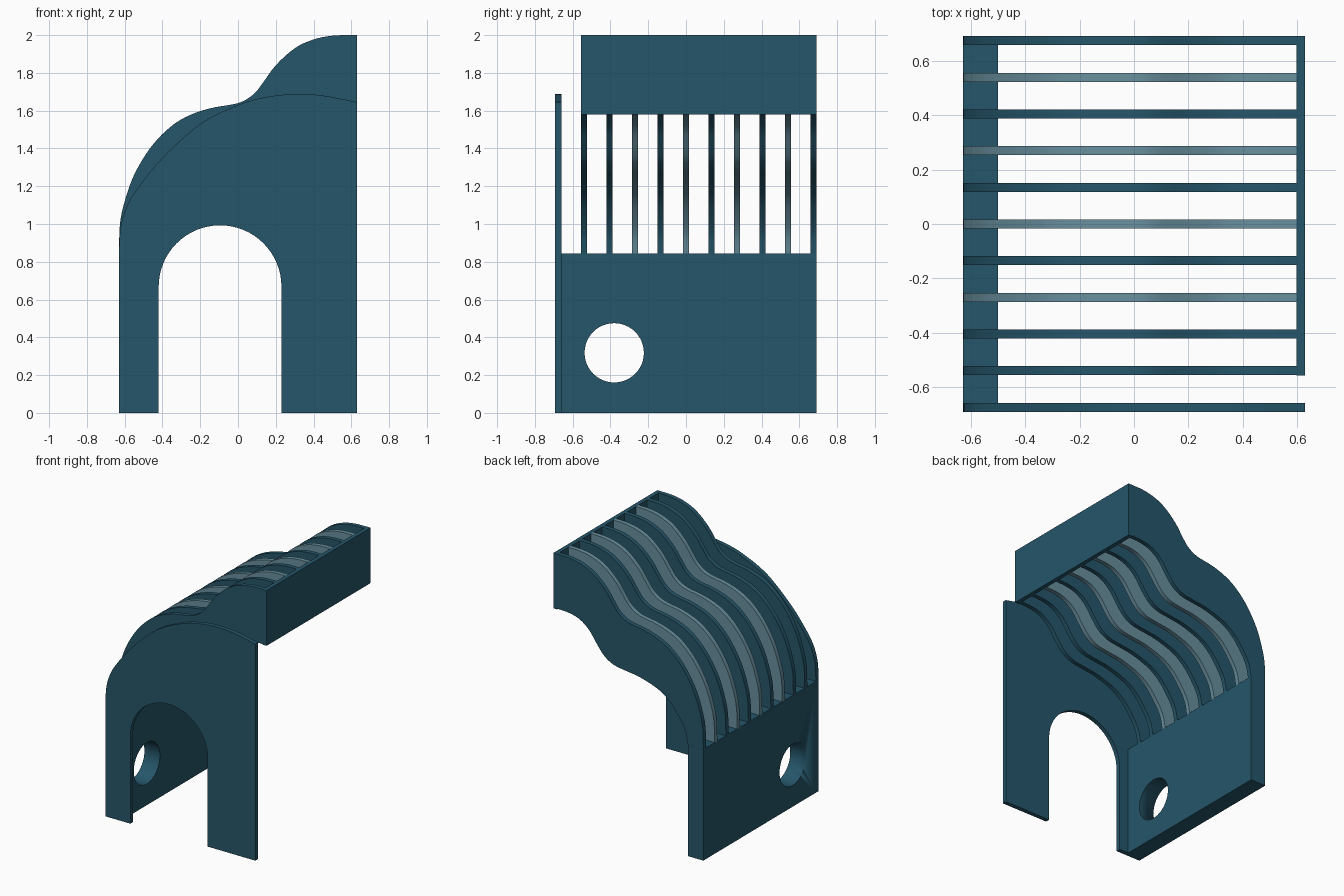
import bpy, bmesh, math
from mathutils import Vector

if "Cube" in bpy.data.objects:
    bpy.data.objects.remove(bpy.data.objects["Cube"])


def material(name, rgb):
    m = bpy.data.materials.new(name)
    m.diffuse_color = (*rgb, 1)
    m.use_nodes = True
    m.node_tree.nodes["Principled BSDF"].inputs["Base Color"].default_value = m.diffuse_color
    return m


DARK = material("dark_teal", (0.0185, 0.093, 0.144))
LIGHT = material("pale_teal", (0.138, 0.275, 0.338))
T = 0.033  # sheet thickness


def smooth(pts, n=4):
    """Catmull-Rom curve through the points."""
    p = [Vector(q) for q in pts]
    p = [2 * p[0] - p[1]] + p + [2 * p[-1] - p[-2]]
    out = []
    for i in range(1, len(p) - 2):
        a, b, c, d = p[i - 1:i + 3]
        for k in range(n):
            t = k / n
            out.append(0.5 * (2 * b + (c - a) * t + (2 * a - 5 * b + 4 * c - d) * t * t
                              + (3 * b - a - 3 * c + d) * t ** 3))
    return out + [p[-2]]


def finish(bm, name, mat):
    bmesh.ops.recalc_face_normals(bm, faces=bm.faces)
    me = bpy.data.meshes.new(name)
    bm.to_mesh(me)
    bm.free()
    me.materials.append(mat)
    ob = bpy.data.objects.new(name, me)
    bpy.context.collection.objects.link(ob)
    bpy.ops.object.select_all(action='DESELECT')
    ob.select_set(True)
    bpy.context.view_layer.objects.active = ob
    bpy.ops.object.shade_smooth_by_angle(angle=math.radians(30))
    return ob


def sheet(name, outline, y, mat):
    """Flat sheet with an x-z outline, centred on y."""
    bm = bmesh.new()
    f = bm.faces.new([bm.verts.new((x, y - T / 2, z)) for x, z in outline])
    ext = bmesh.ops.extrude_face_region(bm, geom=[f], use_keep_orig=True)
    vs = [v for v in ext["geom"] if isinstance(v, bmesh.types.BMVert)]
    bmesh.ops.translate(bm, verts=vs, vec=(0, T, 0))
    return finish(bm, name, mat)


def box(name, lo, hi, mat):
    bm = bmesh.new()
    bmesh.ops.create_cube(bm, size=1)
    for v in bm.verts:
        v.co = [lo[i] if v.co[i] < 0 else hi[i] for i in range(3)]
    return finish(bm, name, mat)


# Front panel with arched doorway
arch = [(-0.095 + 0.325 * math.cos(math.pi * i / 32), 0.668 + 0.325 * math.sin(math.pi * i / 32))
        for i in range(33)]
crown = smooth([(-0.63, 0.85), (-0.622, 0.98), (-0.59, 1.09), (-0.53, 1.19), (-0.4, 1.35),
                (-0.2, 1.53), (0, 1.63), (0.15, 1.672), (0.3, 1.688), (0.45, 1.68), (0.63, 1.645)])
sheet("front_panel", [(-0.63, 0)] + crown + [(0.63, 0), (0.23, 0)] + arch + [(-0.42, 0)],
      -0.676, DARK)

# Wavy ribs
top = smooth([(-0.63, 0.845), (-0.625, 1.0), (-0.6, 1.12), (-0.55, 1.26), (-0.47, 1.395),
              (-0.38, 1.495), (-0.28, 1.565), (-0.15, 1.612), (0, 1.64), (0.08, 1.685),
              (0.13, 1.745), (0.2, 1.84), (0.3, 1.93), (0.4, 1.977), (0.5, 1.997), (0.598, 2.0)])
bottom = smooth([(0.598, 1.585), (0.5, 1.58), (0.41, 1.555), (0.33, 1.495), (0.26, 1.40),
                 (0.2, 1.33), (0.12, 1.285), (0, 1.265), (-0.1, 1.25), (-0.25, 1.2),
                 (-0.35, 1.13), (-0.43, 1.03), (-0.48, 0.94), (-0.5, 0.845)])
for i in range(10):
    pale = i in (2, 4, 6, 8)
    sheet(f"rib_{i + 1}", top + bottom, -0.54 + i * 0.135, LIGHT if pale else DARK)

# Upper end board
box("end_board", (0.598, -0.557, 1.58), (0.63, 0.692, 2.0), DARK)

# Low side block with a round hole
block = box("side_block", (-0.63, -0.66, 0), (-0.5, 0.692, 0.845), DARK)
cbm = bmesh.new()
bmesh.ops.create_cone(cbm, cap_ends=True, segments=48, radius1=0.157, radius2=0.157, depth=0.5)
for v in cbm.verts:
    v.co = (v.co.z - 0.565, v.co.x - 0.38, v.co.y + 0.318)
cutter = finish(cbm, "hole_cutter", DARK)
cutter.hide_render = True
mod = block.modifiers.new("hole", 'BOOLEAN')
mod.operation = 'DIFFERENCE'
mod.solver = 'EXACT'
mod.object = cutter
bpy.context.view_layer.objects.active = block
bpy.ops.object.modifier_move_to_index(modifier="hole", index=0)
bpy.ops.object.modifier_apply(modifier="hole")
bpy.data.objects.remove(cutter)
